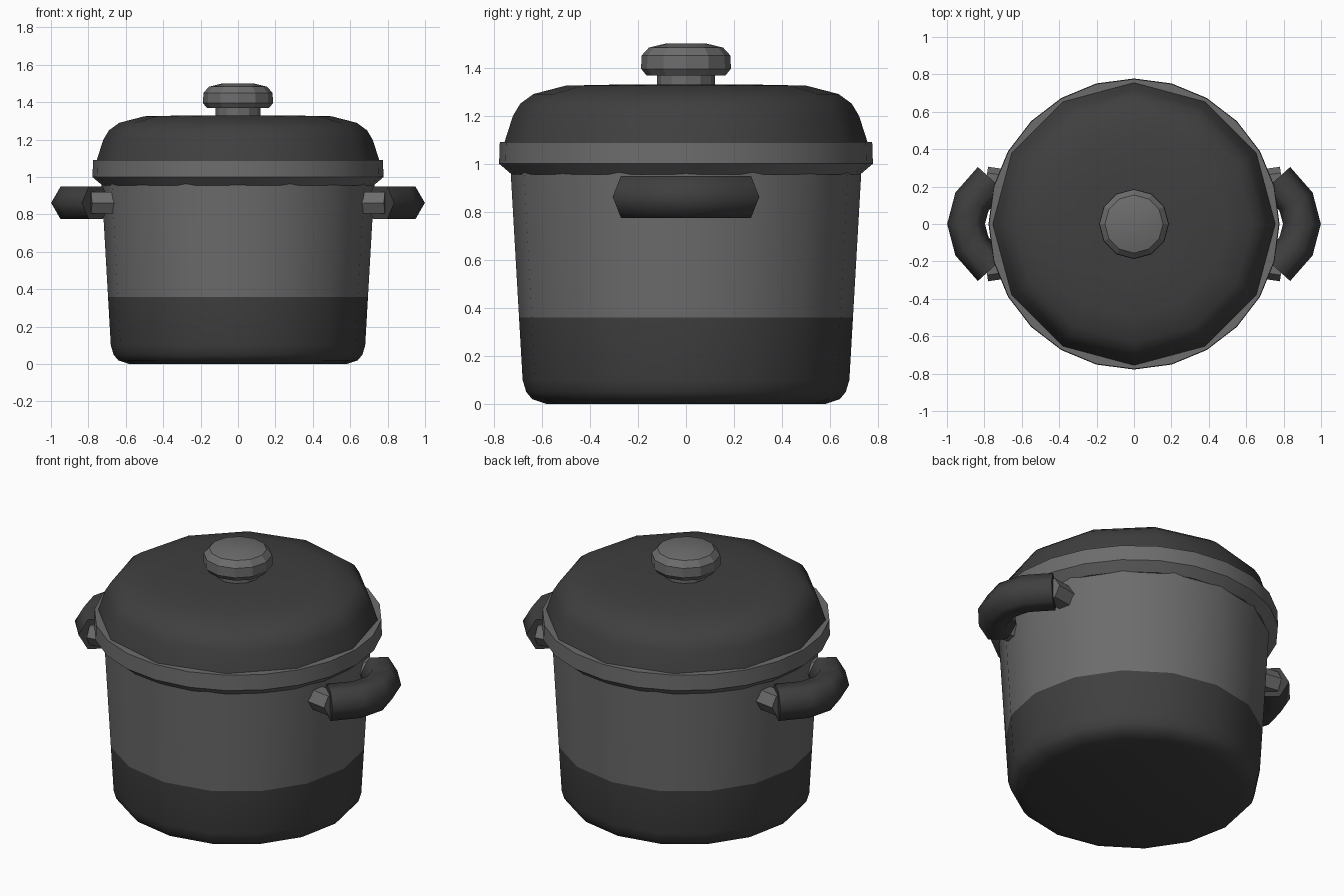
import bpy, bmesh, math
from mathutils import Vector

if "Cube" in bpy.data.objects:
    bpy.data.objects.remove(bpy.data.objects["Cube"])


def material(name, v):
    m = bpy.data.materials.new(name)
    m.diffuse_color = (v, v, v, 1)
    m.use_nodes = True
    m.node_tree.nodes["Principled BSDF"].inputs["Base Color"].default_value = m.diffuse_color
    return m


GREY = material("mid grey", 0.15)
DARK = material("dark grey", 0.05)


def finish(bm, name, mats, angle):
    bmesh.ops.recalc_face_normals(bm, faces=bm.faces)
    me = bpy.data.meshes.new(name)
    bm.to_mesh(me)
    bm.free()
    ob = bpy.data.objects.new(name, me)
    bpy.context.collection.objects.link(ob)
    for m in mats:
        me.materials.append(m)
    bpy.ops.object.select_all(action='DESELECT')
    ob.select_set(True)
    bpy.context.view_layer.objects.active = ob
    if angle:
        bpy.ops.object.shade_smooth_by_angle(angle=math.radians(angle))
    return ob


def skin(bm, rings):
    """Join rings of points with quads and cap both ends."""
    rings = [[bm.verts.new(p) for p in r] for r in rings]
    n = len(rings[0])
    for a, b in zip(rings, rings[1:]):
        for i in range(n):
            j = (i + 1) % n
            bm.faces.new((a[i], a[j], b[j], b[i]))
    bm.faces.new(rings[0])
    bm.faces.new(rings[-1])


def lathe(name, profile, n, mats, angle, dark_below=None):
    bm = bmesh.new()
    skin(bm, [[(r * math.cos(math.tau * i / n), r * math.sin(math.tau * i / n), z)
               for i in range(n)] for r, z in profile])
    if dark_below is not None:
        for f in bm.faces:
            f.material_index = int(f.calc_center_median().z < dark_below)
    return finish(bm, name, mats, angle)


def hex_tube(name, path, radius, mat, angle, flip):
    """Hexagonal tube along a horizontal path, points facing sideways."""
    pts = [Vector((x * flip, y, 0.862)) for x, y in path]
    rings = []
    for i, p in enumerate(pts):
        a = (p - pts[i - 1]).normalized() if i else None
        b = (pts[i + 1] - p).normalized() if i < len(pts) - 1 else None
        t = ((a or b) + (b or a)).normalized()
        side = Vector((-t.y, t.x, 0))
        rings.append([p + radius * (side * math.cos(k * math.pi / 3)
                                    + Vector((0, 0, 1)) * math.sin(k * math.pi / 3))
                      for k in range(6)])
    bm = bmesh.new()
    skin(bm, rings)
    return finish(bm, name, [mat], angle)


# Pot body with dark base band
lathe("pot_body", [(0.58, 0), (0.64, 0.02), (0.665, 0.05), (0.68, 0.1), (0.695, 0.36), (0.73, 0.97)],
      16, [GREY, DARK], 40, dark_below=0.36)
# Rim band under the lid
lathe("rim_band", [(0.725, 0.955), (0.778, 1.0), (0.775, 1.09)], 24, [GREY], 25)
# Domed lid
lathe("lid", [(0.757, 1.085), (0.72, 1.2), (0.69, 1.25), (0.635, 1.29), (0.5, 1.325), (0.25, 1.33)],
      12, [DARK], 45)
# Knob stem and cap
lathe("knob_stem", [(0.12, 1.31), (0.12, 1.38)], 12, [GREY], 0)
lathe("knob_cap", [(0.165, 1.368), (0.187, 1.395), (0.185, 1.45), (0.155, 1.483), (0.085, 1.5)],
      12, [GREY], 20)

# Side handles: curved grip and two mounts each
GRIP = [(0.76, 0.237), (0.866, 0.12), (0.898, 0), (0.866, -0.12), (0.76, -0.237)]
for side, flip in (("right", 1), ("left", -1)):
    hex_tube(side + "_handle_grip", GRIP, 0.101, DARK, 65, flip)
    for end, s in (("back", 1), ("front", -1)):
        hex_tube(side + "_" + end + "_handle_mount",
                 [(0.79, 0.24 * s), (0.6, 0.212 * s)], 0.067, GREY, 0, flip)
